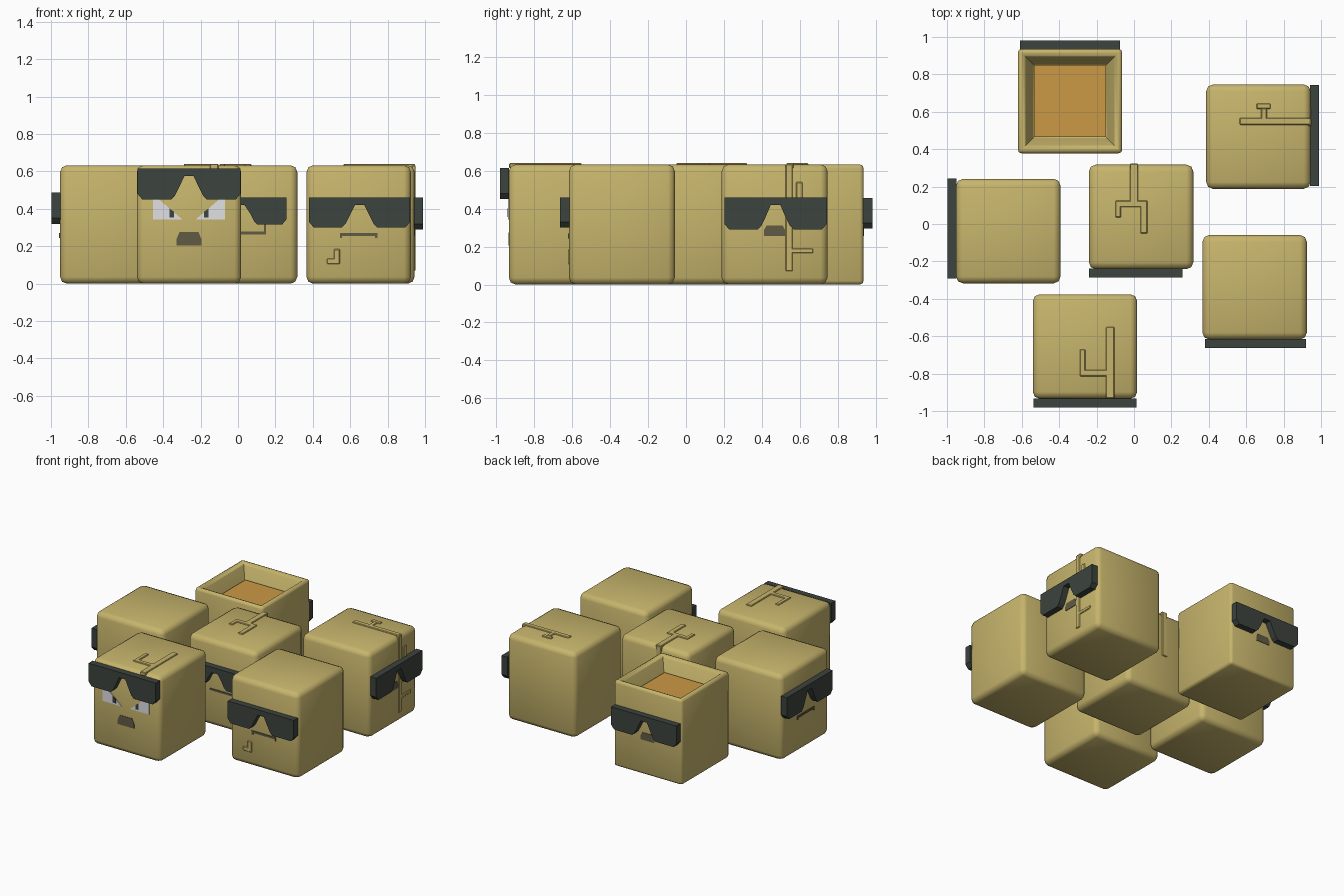
import bpy, bmesh
from math import radians
from mathutils import Matrix, Vector

cube = bpy.data.objects.get("Cube")
if cube:
    bpy.data.objects.remove(cube, do_unlink=True)


def material(name, rgb):
    m = bpy.data.materials.new(name)
    m.use_nodes = True
    m.diffuse_color = (*rgb, 1)
    m.node_tree.nodes["Principled BSDF"].inputs["Base Color"].default_value = (*rgb, 1)
    return m


SAND = material("sand", (0.57, 0.46, 0.15))
BLACK = material("charcoal", (0.045, 0.056, 0.047))
ORANGE = material("orange", (0.6, 0.32, 0.06))
MOUTH = material("dark_olive", (0.12, 0.105, 0.06))
WHITE = material("white", (0.75, 0.75, 0.78))

HALF, TOP = 0.279, 0.633


def finish(name, bm, mat, matrix=Matrix(), smooth=False):
    bmesh.ops.recalc_face_normals(bm, faces=bm.faces[:])
    mesh = bpy.data.meshes.new(name)
    bm.to_mesh(mesh)
    bm.free()
    mesh.materials.append(mat)
    obj = bpy.data.objects.new(name, mesh)
    obj.matrix_world = matrix
    bpy.context.collection.objects.link(obj)
    if smooth:
        bpy.ops.object.select_all(action='DESELECT')
        obj.select_set(True)
        bpy.context.view_layer.objects.active = obj
        bpy.ops.object.shade_smooth_by_angle(angle=radians(50))
    return obj


def box_mesh(lo, hi):
    bm = bmesh.new()
    bmesh.ops.create_cube(bm, size=1)
    lo, hi = Vector(lo), Vector(hi)
    for v in bm.verts:
        v.co = (lo + hi) / 2 + v.co * (hi - lo)
    return bm


def ridge(name, lo, hi):
    """Thin raised bar lying on a head."""
    bm = box_mesh(lo, hi)
    bmesh.ops.bevel(bm, geom=bm.edges[:], offset=0.004, segments=1, affect='EDGES')
    finish(name, bm, SAND)


def top_ridge(name, x0, x1, y0, y1):
    ridge(name, (x0, y0, TOP - 0.02), (x1, y1, TOP + 0.007))


def plate(name, points, depth, mat, frame):
    """Outline in face coordinates, pushed outward from the face."""
    bm = bmesh.new()
    face = bm.faces.new([bm.verts.new((u, -HALF + 0.002, z)) for u, z in points])
    out = bmesh.ops.extrude_face_region(bm, geom=[face])["geom"]
    moved = [v for v in out if isinstance(v, bmesh.types.BMVert)]
    bmesh.ops.translate(bm, verts=moved, vec=(0, -depth - 0.002, 0))
    finish(name, bm, mat, frame)


def rect(u0, u1, z0, z1):
    return [(u0, z0), (u1, z0), (u1, z1), (u0, z1)]


def body(name, frame, hollow):
    bm = box_mesh((-HALF, -HALF, 0), (HALF, HALF, TOP))
    if hollow:
        # sunken tray with sloping walls
        top = max(bm.faces, key=lambda f: f.calc_center_median().z)
        bmesh.ops.inset_region(bm, faces=[top], thickness=0.055)
        floor = bmesh.ops.extrude_discrete_faces(bm, faces=[top])["faces"][0]
        for v in floor.verts:
            v.co = (v.co.x * 0.81, v.co.y * 0.81, TOP - 0.16)
    edges = [e for e in bm.edges if e.calc_face_angle(0) > 0.5]
    bmesh.ops.bevel(bm, geom=edges, offset=0.036 if not hollow else 0.03,
                    segments=2, profile=0.5, affect='EDGES', clamp_overlap=True)
    finish(name, bm, SAND, frame, smooth=True)


def sunglasses(name, frame, centre, width, low, high):
    w = width / 2
    right = [(0.025, high - 0.04), (0.055, low + 0.06), (0.075, low + 0.02),
             (0.095, low), (w - 0.025, low), (w, low + 0.03), (w, high)]
    outline = right + [(-u, z) for u, z in reversed(right)]
    plate(name, [(u + centre, z) for u, z in outline], 0.046, BLACK, frame)


# name: centre x, centre y, turn, lens offset, lens width, lens bottom, lens top, mouth
HEADS = {
    "angry": (-0.262, -0.655, 0, 0, 0.55, 0.45, 0.615, "open"),
    "middle": (0.038, 0.038, 0, -0.028, 0.5, 0.315, 0.46, "smirk"),
    "left_side": (-0.672, -0.038, -90, -0.015, 0.535, 0.32, 0.488, "line"),
    "right_side": (0.665, 0.467, 90, 0.005, 0.54, 0.29, 0.46, "open"),
    "plain": (0.645, -0.338, 0, 0.005, 0.54, 0.3, 0.46, "line"),
    "hollow": (-0.342, 0.657, 180, 0, 0.535, 0.295, 0.457, "open"),
}

frames = {}
for name, (x, y, turn, off, width, low, high, mouth) in HEADS.items():
    frame = Matrix.Translation((x, y, 0)) @ Matrix.Rotation(radians(turn), 4, 'Z')
    frames[name] = frame
    body(name + "_head", frame, name == "hollow")
    sunglasses(name + "_sunglasses", frame, off, width, low, high)
    label = name + "_mouth"
    if mouth == "open":
        w, b, t = (0.068, 0.205, 0.275) if name == "angry" else (0.056, 0.257, 0.312)
        plate(label, [(-w, b), (w, b), (w, b + 0.03), (w * 0.75, t),
                      (-w * 0.75, t), (-w, b + 0.03)], 0.003, MOUTH, frame)
    elif mouth == "line":
        plate(label, [(-0.1, 0.243), (-0.088, 0.243), (-0.088, 0.255), (0.088, 0.255),
                      (0.088, 0.243), (0.1, 0.243), (0.1, 0.27), (-0.1, 0.27)],
              0.006, MOUTH, frame)
    else:
        plate(label, [(-0.1, 0.264), (0.112, 0.264), (0.112, 0.318), (0.1, 0.318),
                      (0.1, 0.278), (-0.1, 0.278)], 0.005, MOUTH, frame)

# Angry eyes with pupils
for side, s in (("right", -1), ("left", 1)):
    eye = [(0.035, 0.343), (0.192, 0.343), (0.192, 0.45), (0.16, 0.45)]
    plate(side + "_eye", [(s * u, z) for u, z in eye], 0.004, WHITE, frames["angry"])
    pupil = [(0.08, 0.355), (0.105, 0.355), (0.105, 0.402), (0.08, 0.385)]
    plate(side + "_pupil", [(s * u, z) for u, z in pupil], 0.007, BLACK, frames["angry"])

# Filling in the hollow head
finish("orange_filling", box_mesh((-0.193, -0.193, TOP - 0.15), (0.193, 0.193, TOP - 0.1)),
       ORANGE, frames["hollow"])

# Ridges on the angry head
top_ridge("angry_ridge_long", -0.15, -0.105, -0.932, -0.55)
top_ridge("angry_ridge_cross", -0.29, -0.14, -0.815, -0.78)
top_ridge("angry_ridge_short", -0.29, -0.26, -0.8, -0.67)

# Ridges on the middle head
top_ridge("middle_ridge_long", -0.022, 0.022, 0.1, 0.322)
top_ridge("middle_ridge_cross", -0.1, 0.072, 0.09, 0.125)
top_ridge("middle_ridge_left", -0.1, -0.07, 0.035, 0.1)
top_ridge("middle_ridge_right", 0.034, 0.072, -0.05, 0.11)
ridge("middle_ridge_back", (-0.022, 0.3, 0.3), (0.022, 0.323, TOP))

# Ridges on the right side head
top_ridge("side_ridge_long", 0.565, 0.945, 0.53, 0.567)
top_ridge("side_ridge_stem", 0.68, 0.71, 0.56, 0.62)
top_ridge("side_ridge_cap", 0.655, 0.73, 0.615, 0.645)
ridge("side_ridge_down", (0.93, 0.525, 0.07), (0.95, 0.562, TOP))
ridge("side_ridge_hook", (0.93, 0.58, 0.45), (0.95, 0.615, 0.54))
ridge("side_ridge_low", (0.93, 0.55, 0.165), (0.95, 0.67, 0.19))

# Bent ridge on the plain head
ridge("plain_ridge_up", (0.512, -0.622, 0.105), (0.545, -0.6, 0.185))
ridge("plain_ridge_across", (0.475, -0.622, 0.105), (0.53, -0.6, 0.135))
